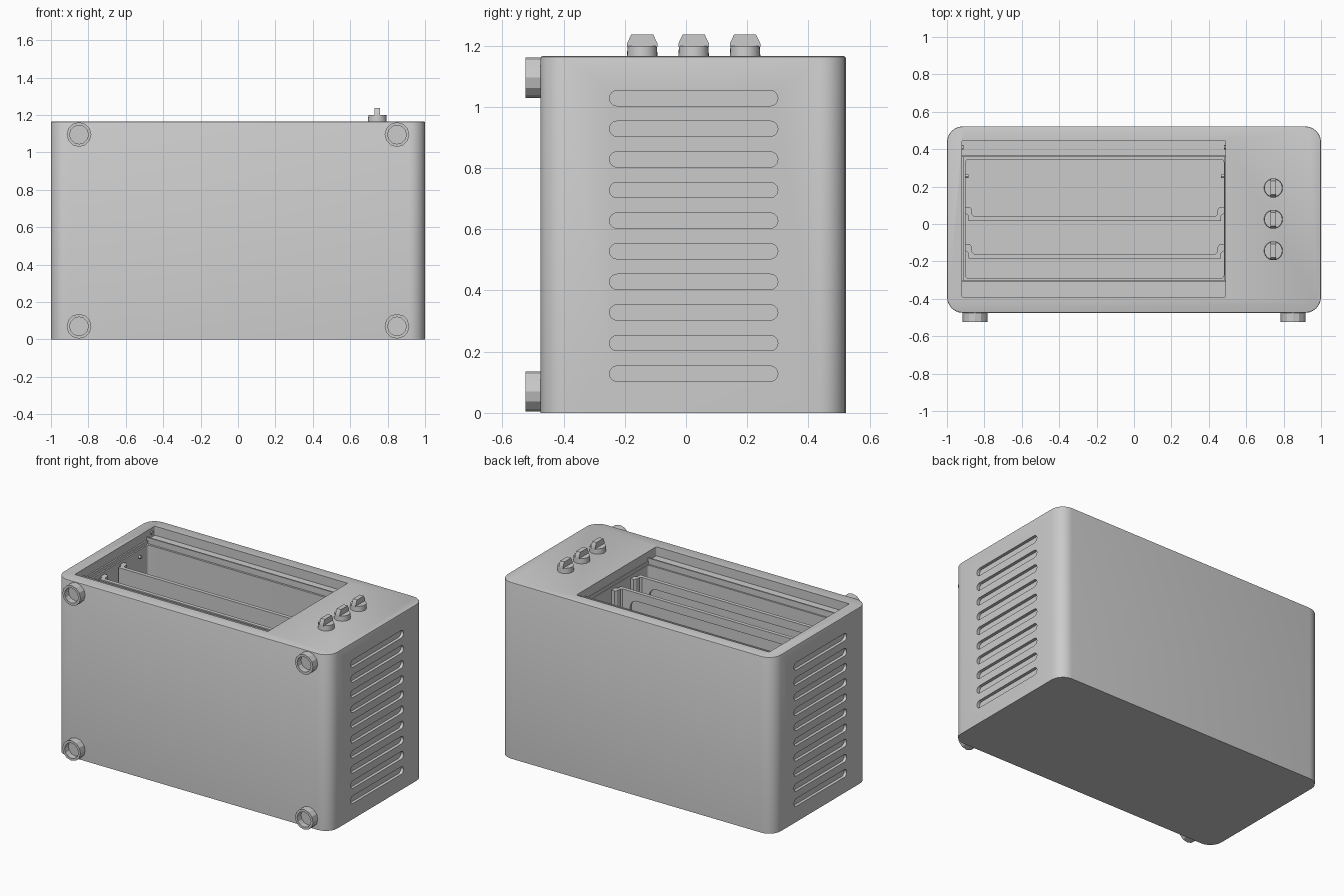
import bpy, bmesh, math
from mathutils import Vector, Matrix

if "Cube" in bpy.data.objects:
    bpy.data.objects.remove(bpy.data.objects["Cube"])

TOP = 1.165


def make(name, bm, smooth=True):
    bmesh.ops.recalc_face_normals(bm, faces=bm.faces)
    me = bpy.data.meshes.new(name)
    bm.to_mesh(me)
    bm.free()
    ob = bpy.data.objects.new(name, me)
    bpy.context.collection.objects.link(ob)
    if smooth:
        shade(ob)
    return ob


def shade(ob):
    bpy.ops.object.select_all(action='DESELECT')
    ob.select_set(True)
    bpy.context.view_layer.objects.active = ob
    bpy.ops.object.shade_smooth_by_angle(angle=math.radians(30))


def add_prism(bm, pts, direction):
    """Extrude a closed loop of 3D points along a direction."""
    face = bm.faces.new([bm.verts.new(p) for p in pts])
    out = bmesh.ops.extrude_face_region(bm, geom=[face])
    moved = [v for v in out['geom'] if isinstance(v, bmesh.types.BMVert)]
    bmesh.ops.translate(bm, verts=moved, vec=Vector(direction))


def rounded(u0, u1, v0, v1, r, n=6):
    """Rounded rectangle outline as (u, v) pairs."""
    pts = []
    for k, (cu, cv) in enumerate([(u1 - r, v1 - r), (u0 + r, v1 - r),
                                  (u0 + r, v0 + r), (u1 - r, v0 + r)]):
        for i in range(n + 1):
            a = math.pi / 2 * (k + i / n)
            p = (cu + r * math.cos(a), cv + r * math.sin(a))
            if not pts or math.dist(p, pts[-1]) > 1e-5:
                pts.append(p)
    if math.dist(pts[0], pts[-1]) < 1e-5:
        pts.pop()
    return pts


def block(bm, x0, x1, y0, y1, z0, z1, r):
    add_prism(bm, [(x, y, z0) for x, y in rounded(x0, x1, y0, y1, r)], (0, 0, z1 - z0))


def cut(ob, bm):
    tool = make('cutter', bm, False)
    tool.hide_render = True
    mod = ob.modifiers.new('cut', 'BOOLEAN')
    mod.operation, mod.solver, mod.object = 'DIFFERENCE', 'EXACT', tool
    bpy.context.view_layer.objects.active = ob
    bpy.ops.object.modifier_apply(modifier=mod.name)
    bpy.data.objects.remove(tool)


def cylinder(bm, loc, r1, r2, depth, rot=Matrix(), seg=24):
    bmesh.ops.create_cone(bm, cap_ends=True, segments=seg, radius1=r1, radius2=r2,
                          depth=depth, matrix=Matrix.Translation(loc) @ rot)


# Housing with rounded long edges and a slightly eased rim
bm = bmesh.new()
block(bm, -1, 1, -0.475, 0.522, 0, TOP, 0.085)
rim = [e for e in bm.edges if all(v.co.z > TOP - 0.001 for v in e.verts)]
bmesh.ops.bevel(bm, geom=rim, offset=0.006, segments=2, affect='EDGES', profile=0.5)
body = make('housing', bm, False)

# Door recess, inner step and cooking cavity
for x0, x1, y0, y1, z0, r in [(-0.92, 0.49, -0.39, 0.445, 1.105, 0.006),
                              (-0.91, 0.485, -0.305, 0.365, 1.085, 0.008),
                              (-0.90, 0.48, -0.29, 0.345, 0.15, 0.015)]:
    bm = bmesh.new()
    block(bm, x0, x1, y0, y1, z0, TOP + 0.1, r)
    cut(body, bm)

# Ten vent slots on each side
bm = bmesh.new()
for side in (-1, 1):
    for i in range(10):
        zc = 0.128 + 0.1 * i
        add_prism(bm, [(side * 0.98, y, z) for y, z in
                       rounded(-0.25, 0.30, zc - 0.025, zc + 0.025, 0.025)],
                  (side * 0.1, 0, 0))
cut(body, bm)
shade(body)

# Thin trim lips framing the door recess
bm = bmesh.new()
block(bm, -0.92, 0.49, 0.358, 0.368, 1.08, 1.125, 0.003)
block(bm, -0.92, 0.49, -0.31, -0.30, 1.08, 1.125, 0.003)
make('door_frame_lips', bm)

# Two trays with hooked side flanges, each with a shallow pan
half = [(0.645, 0.04), (0.655, 0.05), (0.658, 0.08), (0.668, 0.092), (0.69, 0.092),
        (0.69, 0.055), (0.675, 0.045), (0.675, 0.015)]
for name, dy in (('upper_tray', 0), ('lower_tray', -0.2)):
    loop = half + [(-x, y) for x, y in reversed(half)]
    bm = bmesh.new()
    add_prism(bm, [(x - 0.21, y + dy, 0.17) for x, y in loop], (0, 0, 0.895))
    tray = make(name, bm, False)
    bm = bmesh.new()
    add_prism(bm, [(x, 0.028 + dy, z) for x, z in rounded(-0.8, 0.38, 0.24, 1.01, 0.05)],
              (0, 0.1, 0))
    cut(tray, bm)
    shade(tray)

# Small nubs and hinge pins on the cavity side walls
bm = bmesh.new()
turn = Matrix.Rotation(math.pi / 2, 4, 'Y')
for x in (-0.895, 0.475):
    cylinder(bm, (x, 0.255, 1.04), 0.01, 0.01, 0.02, turn, 12)
for x in (-0.917, 0.487):
    cylinder(bm, (x, 0.41, 1.135), 0.012, 0.012, 0.012, turn, 12)
make('wall_pins', bm)

# Three control knobs: round base with a tapered grip
for i in range(3):
    y = -0.143 + 0.168 * i
    bm = bmesh.new()
    cylinder(bm, (0.745, y, TOP + 0.016), 0.05, 0.048, 0.036)
    grip = [(-0.05, 1.195), (0.05, 1.195), (0.05, 1.206), (0.036, 1.236),
            (-0.036, 1.236), (-0.05, 1.206)]
    add_prism(bm, [(0.73, y + a, z) for a, z in grip], (0.03, 0, 0))
    make(f'knob_{i + 1}', bm)

# Four hollow faceted feet on the front face
lay = Matrix.Rotation(math.pi / 2, 4, 'X')
for i, (x, z) in enumerate([(sx * 0.85, z) for sx in (-1, 1) for z in (0.07, 1.095)]):
    bm = bmesh.new()
    cylinder(bm, (x, -0.499, z), 0.066, 0.066, 0.052, lay, 12)
    bm.faces.ensure_lookup_table()
    outer = min(bm.faces, key=lambda f: f.calc_center_median().y)
    bmesh.ops.inset_region(bm, faces=[outer], thickness=0.016)
    well = bmesh.ops.extrude_face_region(bm, geom=[outer])
    verts = [v for v in well['geom'] if isinstance(v, bmesh.types.BMVert)]
    bmesh.ops.translate(bm, verts=verts, vec=(0, 0.04, 0))
    if outer.is_valid:
        bmesh.ops.delete(bm, geom=[outer], context='FACES_ONLY')
    make(f'foot_{i + 1}', bm, False)
